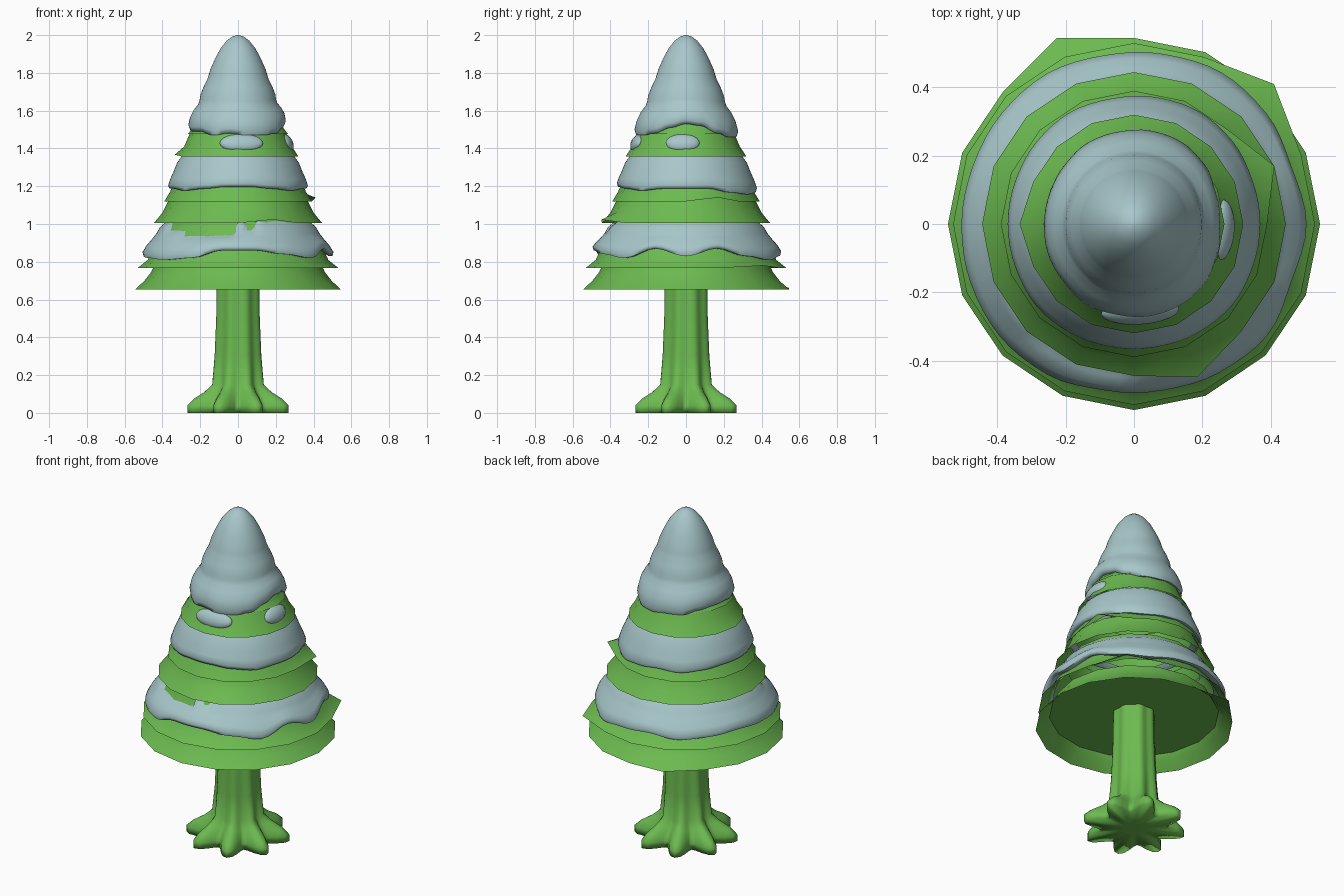
import bpy, bmesh, math
from math import cos, sin, pi, radians

if "Cube" in bpy.data.objects:
    bpy.data.objects.remove(bpy.data.objects["Cube"], do_unlink=True)


def material(name, color):
    m = bpy.data.materials.new(name)
    m.use_nodes = True
    m.diffuse_color = color
    m.node_tree.nodes["Principled BSDF"].inputs["Base Color"].default_value = color
    return m


GREEN = material("leaf green", (0.15, 0.49, 0.08, 1))
SNOW = material("pale snow", (0.39, 0.57, 0.59, 1))


def loft(name, rows, sides, shape, mat, top=False, bottom=False, angle=50):
    """Skin rings from low to high; shape(row, azimuth) gives radius and height."""
    bm = bmesh.new()
    rings = []
    for row in rows:
        ring = []
        for i in range(sides):
            a = 2 * pi * i / sides
            r, z = shape(row, a)
            ring.append(bm.verts.new((r * cos(a), r * sin(a), z)))
        rings.append(ring)
    for lo, hi in zip(rings, rings[1:]):
        for i in range(sides):
            j = (i + 1) % sides
            bm.faces.new((lo[i], lo[j], hi[j], hi[i]))
    if top:
        bm.faces.new(rings[-1])
    if bottom:
        bm.faces.new(rings[0][::-1])
    return finish(name, bm, mat, angle)


def finish(name, bm, mat, angle=50):
    mesh = bpy.data.meshes.new(name)
    bm.to_mesh(mesh)
    bm.free()
    mesh.materials.append(mat)
    ob = bpy.data.objects.new(name, mesh)
    bpy.context.collection.objects.link(ob)
    bpy.ops.object.select_all(action='DESELECT')
    ob.select_set(True)
    bpy.context.view_layer.objects.active = ob
    bpy.ops.object.shade_smooth_by_angle(angle=radians(angle))
    return ob


# Trunk with eight spreading roots: radius, height, lobe depth
def trunk_shape(row, a):
    r, z, lobe = row
    return r + lobe * cos(8 * (a - pi / 8)), z


loft("trunk", [(0.05, 0, 0), (0.235, 0, 0.055), (0.235, 0.04, 0.055), (0.208, 0.075, 0.045),
               (0.168, 0.11, 0.025), (0.135, 0.15, 0.011), (0.125, 0.3, 0.006),
               (0.117, 0.5, 0.005), (0.112, 0.76, 0.005)],
     64, trunk_shape, GREEN, bottom=True, angle=120)


# Flared foliage skirts, some with one bent-out rim corner (corner, reach, lift)
def skirt(name, rows, bent=None):
    def shape(row, a):
        r, z = row
        if bent and row is rows[0] and round(a / (2 * pi) * 16) == bent[0]:
            return r + bent[1], z + bent[2]
        return r, z
    loft(name, rows, 16, shape, GREEN)


skirt("skirt_1", [(0.545, 0.653), (0.495, 0.70), (0.46, 0.745), (0.44, 0.79)], (5, 0.045, 0.008))
skirt("skirt_2", [(0.53, 0.768), (0.478, 0.81), (0.445, 0.88), (0.42, 0.93), (0.375, 1.03)],
      (2, 0.05, 0.012))
skirt("skirt_3", [(0.445, 1.005), (0.4, 1.06), (0.37, 1.12), (0.355, 1.16)], (13, 0.04, 0.018))
skirt("skirt_4", [(0.39, 1.12), (0.36, 1.17), (0.325, 1.25), (0.27, 1.39)], (1, 0.055, 0.02))
skirt("skirt_5", [(0.32, 1.357), (0.285, 1.41), (0.255, 1.48), (0.24, 1.51)], (8, 0.015, 0.01))
skirt("skirt_6", [(0.265, 1.477), (0.23, 1.52), (0.19, 1.6)])

# Closed underside of the foliage
bm = bmesh.new()
bmesh.ops.create_circle(bm, cap_ends=True, radius=0.469, segments=16)
for v in bm.verts:
    v.co.z = 0.73
for f in bm.faces:
    f.normal_update()
    if f.normal.z > 0:
        f.normal_flip()
finish("foliage_underside", bm, GREEN)


def droop(levels, a):
    """Smooth closed wave through evenly spaced levels, in hundredths."""
    t = a / (2 * pi) * len(levels)
    i = int(t)
    lo, hi = levels[i % len(levels)], levels[(i + 1) % len(levels)]
    return 0.01 * (lo + (hi - lo) * (1 - cos(pi * (t - i))) / 2)


# Snow layers: radius, height, share of the drooping edge
def snow(name, rows, levels, top=False, bare=None):
    def shape(row, a):
        r, z, w = row
        d = w * droop(levels, a)
        r -= 0.4 * d
        if bare and bare(z, math.degrees(a)):
            r -= 0.06
        return r, z + d
    loft(name, rows, 72, shape, SNOW, top=top, angle=70)


# At the front the upper edge of the snow sinks behind the skirt
def front_bare(z, deg):
    return ((z > 0.94 and 225 < deg < 266) or (z > 0.96 and 208 < deg <= 225)
            or (z > 0.97 and 278 < deg < 282))


snow("lower_snow", [(0.435, 0.865, 1), (0.477, 0.84, 1), (0.496, 0.84, 1), (0.502, 0.86, 0.9),
                    (0.484, 0.89, 0.6), (0.452, 0.925, 0.2), (0.432, 0.95, 0),
                    (0.412, 0.985, 0), (0.375, 1.015, 0)],
     [-1, 3, -1, -3, -1, 0, -2, -1, 0, -1, -2, -3, -2, 2, 2, 0, -2, 3], bare=front_bare)
snow("middle_snow", [(0.315, 1.21, 1), (0.345, 1.187, 1), (0.363, 1.187, 1), (0.37, 1.205, 0.9),
                     (0.358, 1.24, 0.5), (0.34, 1.28, 0.2), (0.322, 1.325, 0), (0.29, 1.37, 0)],
     [0, 0, -2, -3, -2, -1, -2, -1, 0, 0, 0, -1, 0, 1, 1, 0, -1, 0])
snow("snow_cap", [(0.2, 1.52, 1), (0.235, 1.49, 1), (0.257, 1.49, 1), (0.267, 1.515, 0.9),
                  (0.256, 1.56, 0.6), (0.236, 1.6, 0.4), (0.212, 1.63, 0.25),
                  (0.204, 1.655, 0.2), (0.2, 1.68, 0.15), (0.185, 1.72, 0.1),
                  (0.163, 1.765, 0.05), (0.155, 1.79, 0), (0.146, 1.82, 0),
                  (0.119, 1.88, 0), (0.092, 1.93, 0), (0.06, 1.97, 0),
                  (0.03, 1.993, 0), (0.004, 2.0, 0)],
     [4, 3, -1, -3, -3, -2, -2, 0, 1, 1, 0, 0, -2, -1, -2, -2, -1, 2], top=True)

# Small loose clumps of snow on the front and left
for name, az, width in (("snow_clump_front", -86, 0.115), ("snow_clump_left", -4, 0.09)):
    bm = bmesh.new()
    bmesh.ops.create_uvsphere(bm, u_segments=20, v_segments=12, radius=1)
    ob = finish(name, bm, SNOW)
    a = radians(az)
    ob.scale = (0.035, width, 0.052)
    ob.location = (0.256 * cos(a), 0.256 * sin(a), 1.428)
    ob.rotation_euler = (0, radians(-27), a)
